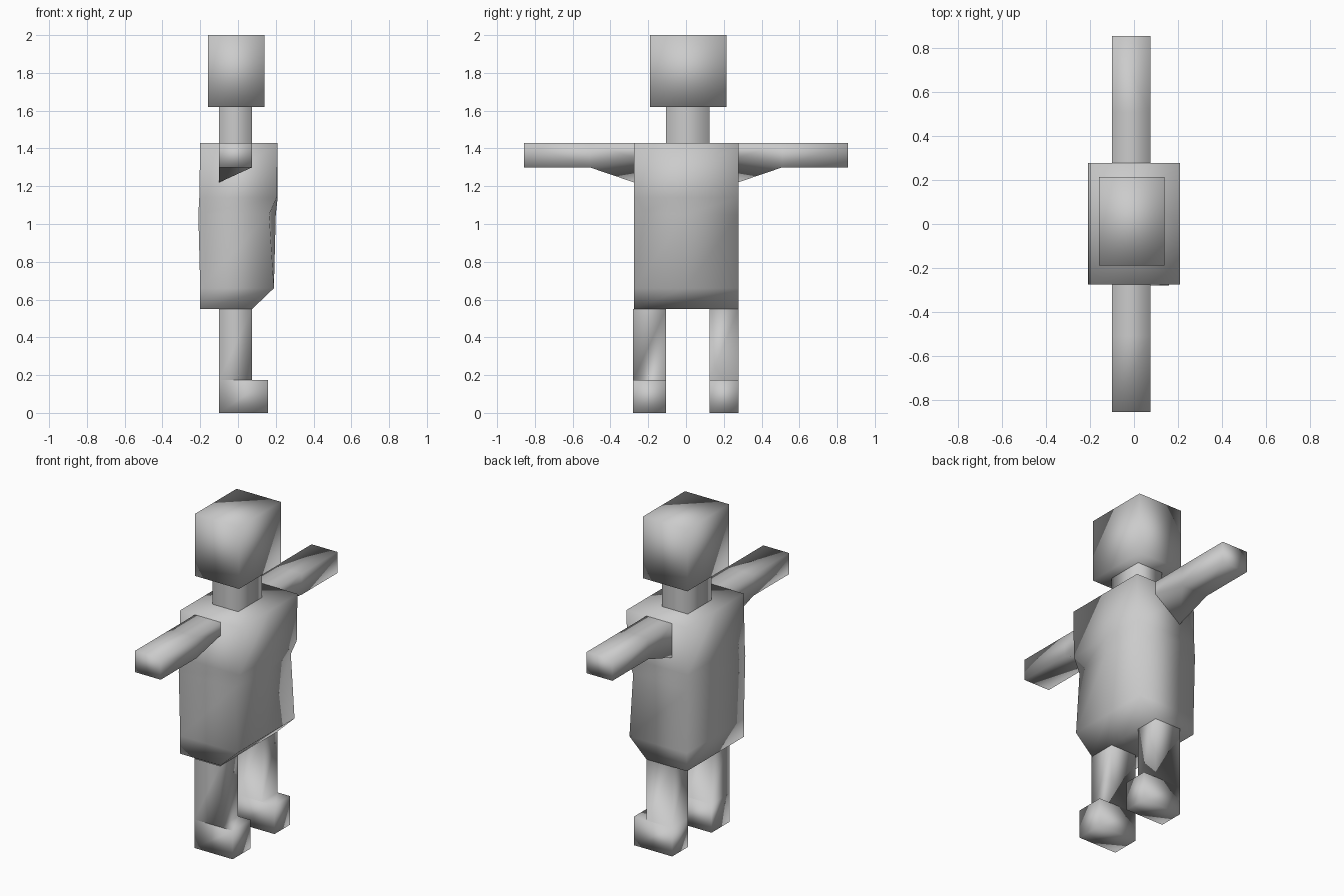
import bpy, bmesh

if "Cube" in bpy.data.objects:
    bpy.data.objects.remove(bpy.data.objects["Cube"])


def loft(name, rings, start=True, end=True):
    """Skin a stack of equal-length rings, with optional end caps."""
    bm = bmesh.new()
    loops = [[bm.verts.new(p) for p in ring] for ring in rings]
    for a, b in zip(loops, loops[1:]):
        n = len(a)
        for i in range(n):
            j = (i + 1) % n
            bm.faces.new((a[i], a[j], b[j], b[i]))
    if start:
        bm.faces.new(loops[0][::-1])
    if end:
        bm.faces.new(loops[-1])
    bmesh.ops.recalc_face_normals(bm, faces=bm.faces[:])
    mesh = bpy.data.meshes.new(name)
    bm.to_mesh(mesh)
    bm.free()
    mesh.polygons.foreach_set("use_smooth", [True] * len(mesh.polygons))
    obj = bpy.data.objects.new(name, mesh)
    bpy.context.collection.objects.link(obj)
    # open ends: make sure the walls face outwards
    if not (start or end):
        centre = sum((v.co for v in mesh.vertices), mesh.vertices[0].co * 0) / len(mesh.vertices)
        p = mesh.polygons[0]
        if p.normal.dot(p.center - centre) < 0:
            mesh.flip_normals()
    return obj


def rect(x0, x1, y0, y1, z):
    return [(x0, y0, z), (x1, y0, z), (x1, y1, z), (x0, y1, z)]


# head and neck
loft("head", [rect(-0.16, 0.14, -0.19, 0.215, z) for z in (1.62, 2.0)])
loft("neck", [rect(-0.10, 0.075, -0.105, 0.125, z) for z in (1.43, 1.62)], False, False)

# torso: z, back x, chest x at the corners, chest x in the middle
sections = [
    (0.55, -0.20, 0.075, 0.075),
    (0.66, -0.20, 0.19, 0.19),
    (1.05, -0.21, 0.165, 0.20),
    (1.14, -0.205, 0.205, 0.21),
    (1.43, -0.20, 0.21, 0.21),
]
Y0, Y1 = -0.275, 0.277
loft("torso", [[(xb, Y0, z), (xc, Y0, z), (xm, 0, z), (xc, Y1, z), (xb, Y1, z), (xb, 0, z)]
               for z, xb, xc, xm in sections])

# arms: underside twists down towards the back at the shoulder
for side, s in (("right", -1), ("left", 1)):
    arm = [(0.275, 1.22, 1.35), (0.51, 1.30, 1.30), (0.857, 1.30, 1.30)]
    loft(side + "_arm", [[(-0.10, s * y, zb), (0.075, s * y, zf),
                          (0.075, s * y, 1.43), (-0.10, s * y, 1.43)]
                         for y, zb, zf in arm], False, True)

# legs with forward feet
for side, y0, y1 in (("right", -0.28, -0.105), ("left", 0.125, 0.277)):
    leg = [(0.0, 0.16), (0.175, 0.16), (0.175, 0.075), (0.55, 0.075)]
    loft(side + "_leg", [rect(-0.10, x, y0, y1, z) for z, x in leg], True, False)
